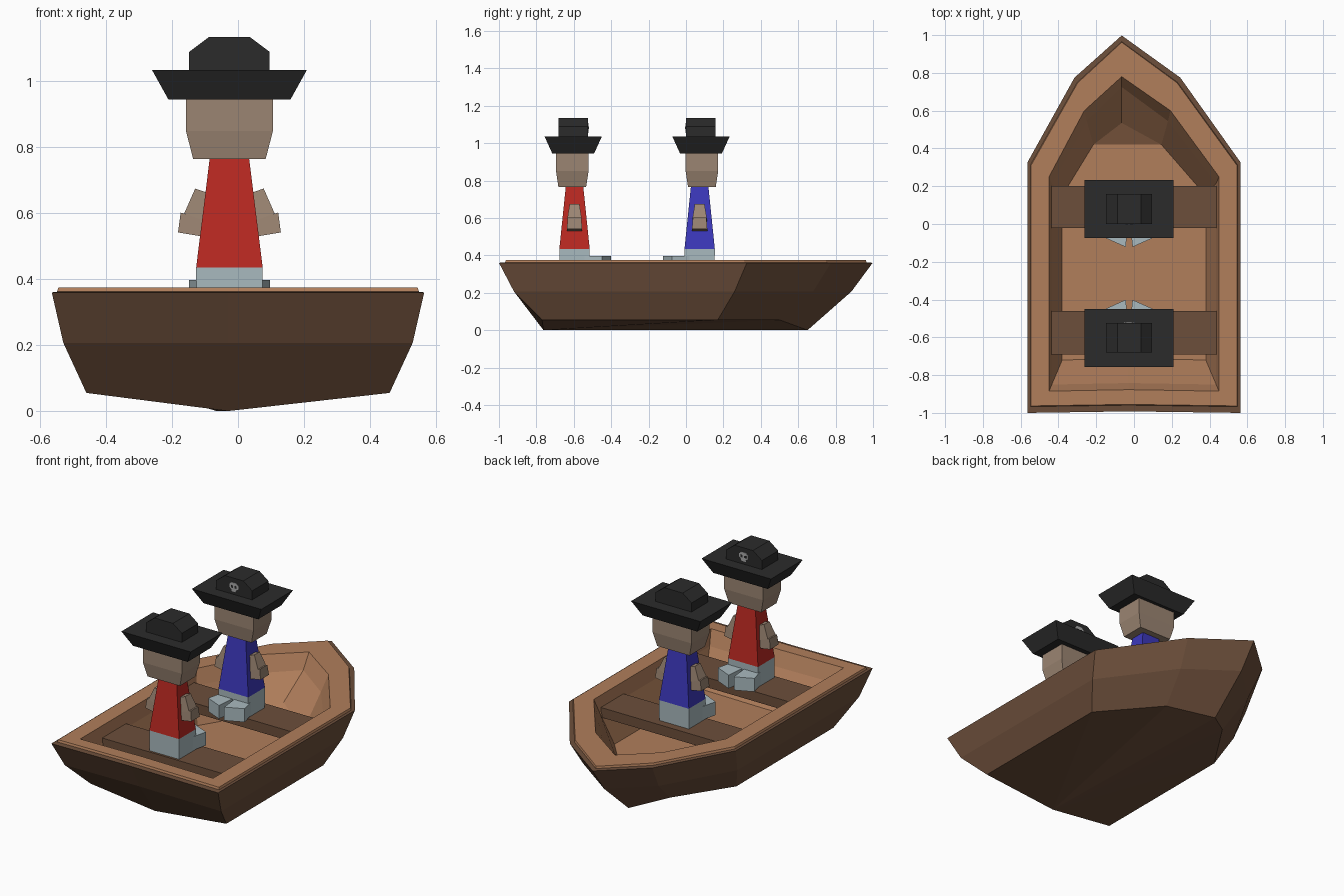
import bpy, bmesh

if "Cube" in bpy.data.objects:
    bpy.data.objects.remove(bpy.data.objects["Cube"])


def material(name, rgb):
    m = bpy.data.materials.new(name)
    m.diffuse_color = (*rgb, 1)
    m.use_nodes = True
    m.node_tree.nodes["Principled BSDF"].inputs["Base Color"].default_value = m.diffuse_color
    return m


DARK = material("dark_wood", (0.15, 0.077, 0.043))
LIGHT = material("light_wood", (0.44, 0.21, 0.105))
SKIN = material("skin", (0.33, 0.235, 0.17))
RED = material("red_cloth", (0.50, 0.022, 0.016))
BLUE = material("blue_cloth", (0.045, 0.04, 0.50))
CLOTH = material("pale_trousers", (0.40, 0.49, 0.52))
BLACK = material("black_felt", (0.024, 0.024, 0.024))
BONE = material("emblem_grey", (0.4, 0.4, 0.4))


def loft(name, rings, mats, bottom=None, top=None, bands=None):
    """Join rings of equal length; caps are lists of index lists."""
    n = len(rings[0])
    bm = bmesh.new()
    vs = [[bm.verts.new(p) for p in r] for r in rings]
    for k, (a, b) in enumerate(zip(vs, vs[1:])):
        for i in range(n):
            j = (i + 1) % n
            f = bm.faces.new((a[i], a[j], b[j], b[i]))
            f.material_index = bands[k] if bands else 0
    whole = [list(range(n))]
    for ring, caps, idx in ((vs[0], bottom or whole, 0), (vs[-1], top or whole, -1)):
        for c in caps:
            f = bm.faces.new([ring[i] for i in c])
            f.material_index = bands[idx] if bands else 0
    bmesh.ops.recalc_face_normals(bm, faces=bm.faces)
    me = bpy.data.meshes.new(name)
    bm.to_mesh(me)
    bm.free()
    for m in mats:
        me.materials.append(m)
    ob = bpy.data.objects.new(name, me)
    bpy.context.collection.objects.link(ob)
    return ob


# Boat shell: stern centre, right side, bow, left side
def hull_ring(w, stern, side, shoulder, bow, z, z_keel=None, z_bow=None):
    sx, sy = shoulder
    zk = z if z_keel is None else z_keel
    zb = z if z_bow is None else z_bow
    return [(-0.03, stern + 0.008, zk), (w, stern, z), (w, side, z),
            (sx - 0.035, sy, z), (-0.065, bow, zb), (-sx - 0.035, sy, z),
            (-w, side, z), (-w, stern, z)]


shell = [
    hull_ring(0.46, -0.77, 0.17, (0.21, 0.50), 0.65, 0.055, 0, 0),
    hull_ring(0.53, -0.92, 0.26, (0.255, 0.68), 0.885, 0.207),
    hull_ring(0.565, -1.0, 0.325, (0.28, 0.775), 0.998, 0.36),
    hull_ring(0.549, -0.967, 0.312, (0.265, 0.75), 0.965, 0.362),
    hull_ring(0.545, -0.963, 0.31, (0.263, 0.747), 0.962, 0.375),
    hull_ring(0.450, -0.885, 0.25, (0.228, 0.60), 0.78, 0.375),
    hull_ring(0.435, -0.850, 0.215, (0.215, 0.545), 0.725, 0.285),
    hull_ring(0.38, -0.72, 0.15, (0.18, 0.42), 0.535, 0.08, None, 0.16),
]
loft("boat_hull", shell, [DARK, LIGHT],
     bottom=[[0, i, i + 1] for i in range(1, 7)],
     top=[[0, 1, 2, 3, 5, 6, 7], [3, 4, 5]],
     bands=[0, 0, 0, 1, 1, 1, 1])


# Tapered block from (z, x0, x1, y0, y1) levels
def block(name, levels, mat, place=lambda p: p):
    rings = [[place(p) for p in ((x0, y0, z), (x1, y0, z), (x1, y1, z), (x0, y1, z))]
             for z, x0, x1, y0, y1 in levels]
    return loft(name, rings, [mat])


# Bench seats
for name, y0, y1 in (("rear_seat", -0.69, -0.46), ("front_seat", -0.02, 0.20)):
    block(name, [(0.25, -0.432, 0.432, y0, y1), (0.31, -0.437, 0.437, y0, y1)], DARK)


# Seated sailor; local +y is the facing direction
def sailor(tag, cy, face, shirt):
    def at(p):
        return (p[0] - 0.026, cy + face * p[1], p[2])

    def sym(name, levels, mat):
        block(f"{tag}_{name}", [(z, -w, w, yc - d, yc + d) for z, w, d, yc in levels], mat, at)

    sym("trousers", [(0.31, 0.10, 0.08, 0), (0.435, 0.101, 0.081, 0)], CLOTH)
    sym("shirt", [(0.435, 0.101, 0.081, 0), (0.765, 0.06, 0.047, 0)], shirt)
    sym("head", [(0.765, 0.11, 0.074, -0.012), (0.85, 0.132, 0.087, -0.012),
                 (0.95, 0.132, 0.087, -0.012)], SKIN)
    sym("hat_brim", [(0.945, 0.185, 0.112, -0.007), (1.035, 0.235, 0.153, -0.007)], BLACK)

    # Hat crown with chamfered top corners
    prof = [(-0.122, 1.03), (0.122, 1.03), (0.122, 1.09),
            (0.062, 1.135), (-0.062, 1.135), (-0.122, 1.09)]
    loft(f"{tag}_hat_crown", [[at((x, y, z)) for x, z in prof] for y in (-0.085, 0.073)], [BLACK])

    # Small bone emblem on the front of the crown
    prof = [(-0.015, 1.053), (0.015, 1.053), (0.017, 1.066), (0.03, 1.075), (0.03, 1.095),
            (0.016, 1.108), (-0.016, 1.108), (-0.03, 1.095), (-0.03, 1.075), (-0.017, 1.066)]
    loft(f"{tag}_hat_emblem", [[at((x, y, z)) for x, z in prof] for y in (0.072, 0.076)], [BONE])

    for side, s in (("left", -1), ("right", 1)):
        def flip(p, s=s):
            return at((s * p[0], p[1], p[2]))

        block(f"{tag}_{side}_emblem_eye", [(1.076, 0.006, 0.019, 0.074, 0.078),
                                           (1.09, 0.006, 0.019, 0.074, 0.078)], BLACK, flip)
        # Splayed leg
        foot = [(0.005, 0.07), (0.095, 0.03), (0.123, 0.148), (0.018, 0.195)]
        loft(f"{tag}_{side}_leg", [[flip((x, y, z)) for x, y in foot]
                                   for z in (0.315, 0.397)], [CLOTH])
        # Arm and hand, slanting outwards
        for part, d0, d1, prof in (
                ("arm", 0.038, 0.026, [(0.07, 0.575), (0.137, 0.60), (0.104, 0.675), (0.06, 0.66)]),
                ("hand", 0.041, 0.036, [(0.085, 0.53), (0.156, 0.542), (0.148, 0.602), (0.075, 0.583)])):
            rings = [[flip((x, e * (d0 if z < 0.61 and part == "arm" or z < 0.56 else d1), z))
                      for x, z in prof] for e in (-1, 1)]
            loft(f"{tag}_{side}_{part}", rings, [SKIN])


sailor("rear_sailor", -0.596, 1, RED)
sailor("front_sailor", 0.073, -1, BLUE)
